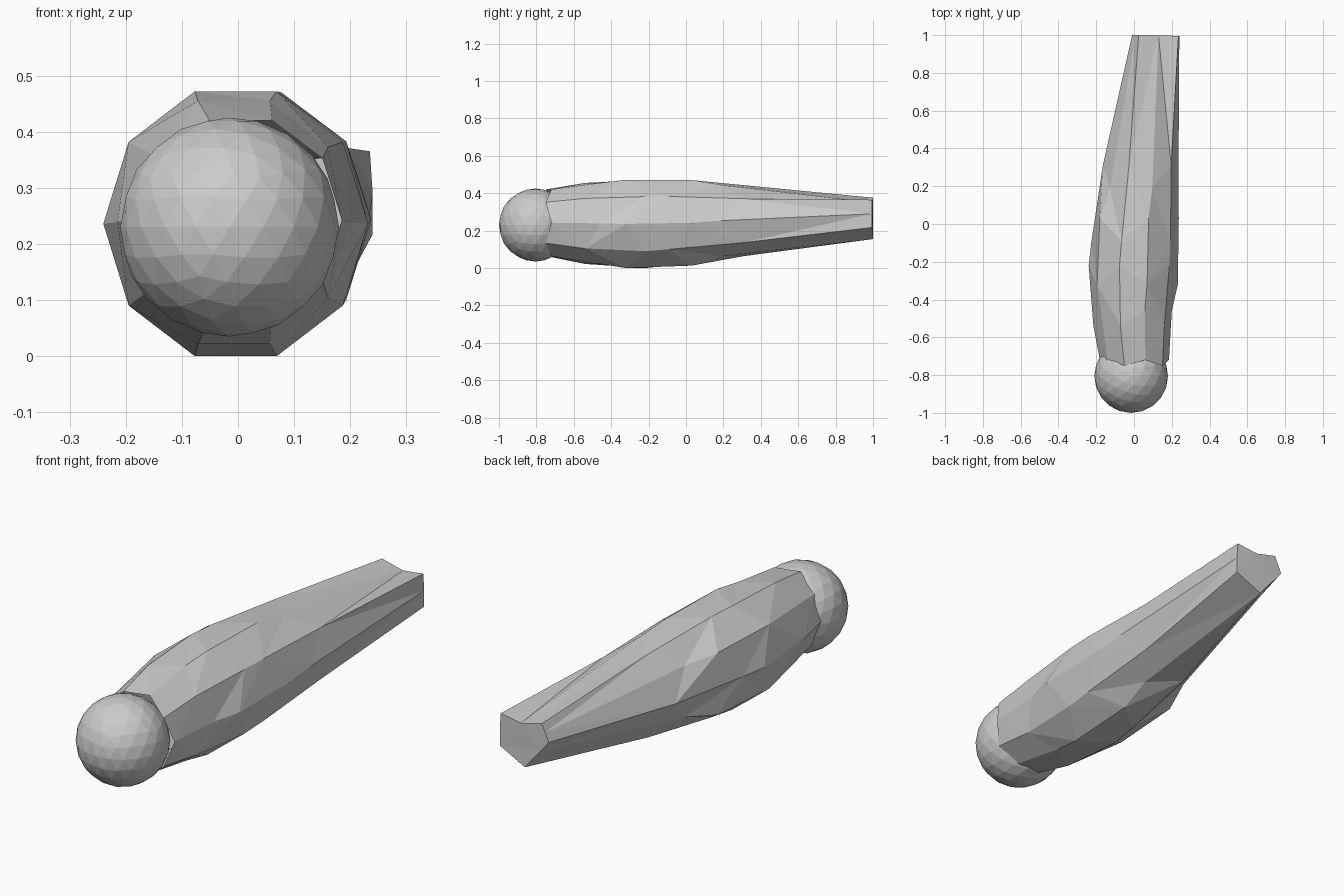
import bpy, bmesh, math

if "Cube" in bpy.data.objects:
    bpy.data.objects.remove(bpy.data.objects["Cube"])

def finish(bm, name):
    bmesh.ops.recalc_face_normals(bm, faces=bm.faces)
    mesh = bpy.data.meshes.new(name)
    bm.to_mesh(mesh)
    bm.free()
    obj = bpy.data.objects.new(name, mesh)
    bpy.context.collection.objects.link(obj)
    return obj

# Ball end: faceted sphere
bm = bmesh.new()
bmesh.ops.create_icosphere(bm, subdivisions=3, radius=0.195)
bmesh.ops.translate(bm, verts=bm.verts, vec=(-0.015, -0.805, 0.23))
finish(bm, "ball_end")

# Tapered body: ten-sided rings (y, x min, x max, z min, z max, y stagger)
SIDES = 10
RINGS = [
    (-0.735, -0.175, 0.185, 0.065, 0.42, 0.015),
    (-0.50, -0.215, 0.20, 0.022, 0.455, 0.04),
    (-0.27, -0.24, 0.232, 0.0, 0.472, -0.05),
    (-0.03, -0.225, 0.237, 0.013, 0.47, 0.06),
    (0.25, -0.165, 0.235, 0.064, 0.443, -0.06),
]
# Narrow, notched outline of the far end (x, z), starting on the right
END = [(0.24, 0.29), (0.235, 0.365), (0.13, 0.35), (0.025, 0.376), (0.008, 0.34),
       (-0.01, 0.30), (0.03, 0.25), (0.07, 0.205), (0.11, 0.155), (0.24, 0.217)]

bm = bmesh.new()
loops = []
for y, x0, x1, z0, z1, stagger in RINGS:
    loop = []
    for k in range(SIDES):
        a = math.tau * k / SIDES
        x = (x0 + x1) / 2 + (x1 - x0) / 2 * math.cos(a)
        z = (z0 + z1) / 2 + (z1 - z0) / 2 * math.sin(a) / math.sin(math.radians(72))
        loop.append(bm.verts.new((x, y + stagger * (-1) ** k, z)))
    loops.append(loop)
loops.append([bm.verts.new((x, 0.995 + 0.005 * (x < 0.2), z)) for x, z in END])

for a, b in zip(loops, loops[1:]):
    for k in range(SIDES):
        n = (k + 1) % SIDES
        bm.faces.new((a[k], a[n], b[n], b[k]))
bm.faces.new(loops[-1])
bmesh.ops.triangulate(bm, faces=bm.faces[:])
finish(bm, "tapered_body")
